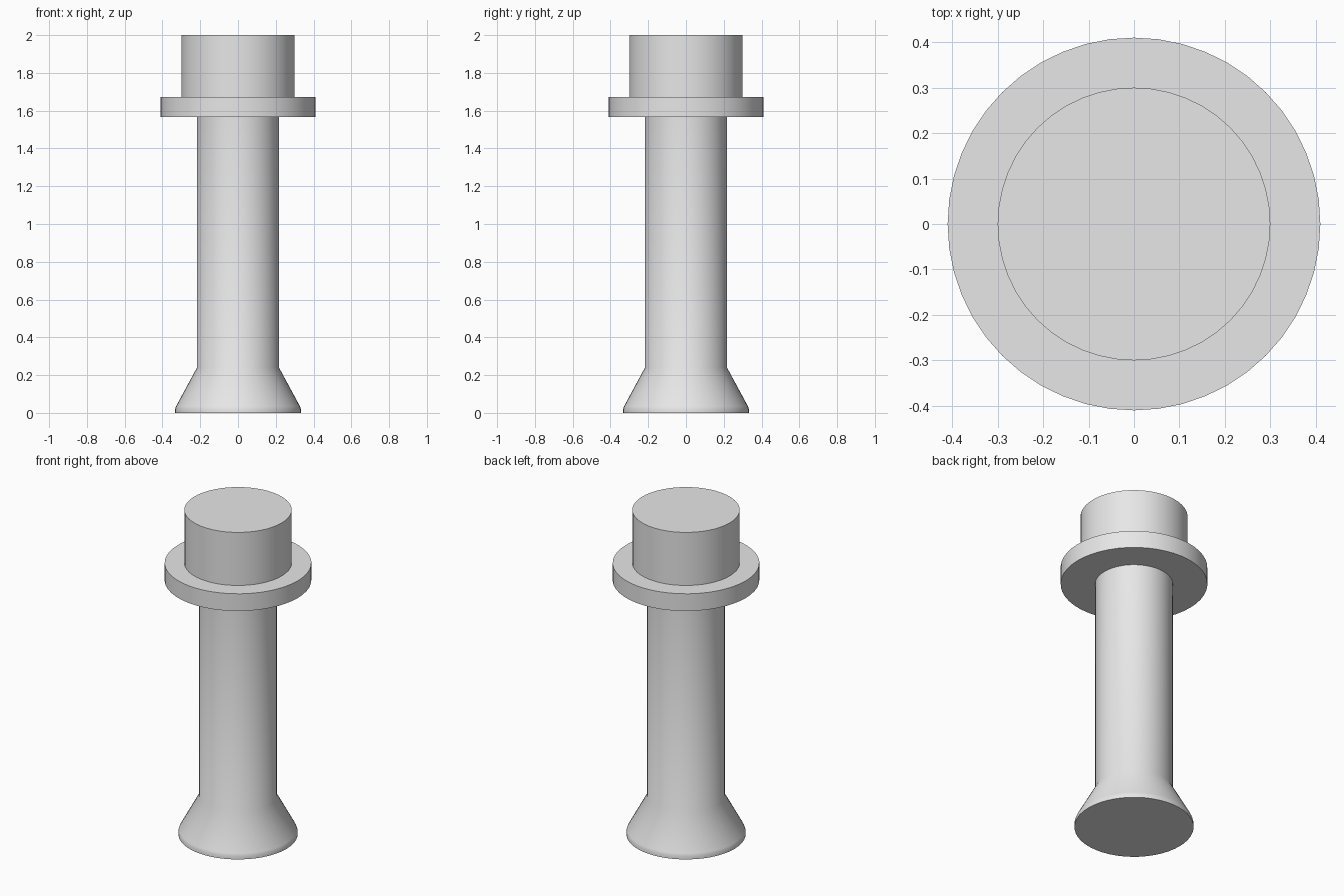
import bpy
import bmesh
from math import cos, sin, tau, radians

old = bpy.data.objects.get("Cube")
if old:
    bpy.data.objects.remove(old, do_unlink=True)

SIDES = 48

grey = bpy.data.materials.new("plain_grey")
grey.use_nodes = True
colour = (0.8, 0.8, 0.8, 1)
grey.diffuse_color = colour
grey.node_tree.nodes["Principled BSDF"].inputs["Base Color"].default_value = colour


def turned_part(name, profile):
    """Closed solid of revolution from (radius, height) points, bottom to top."""
    bm = bmesh.new()
    rings = [[bm.verts.new((r * cos(tau * i / SIDES), r * sin(tau * i / SIDES), z))
              for i in range(SIDES)] for r, z in profile]
    for low, high in zip(rings, rings[1:]):
        for i in range(SIDES):
            j = (i + 1) % SIDES
            bm.faces.new((low[i], low[j], high[j], high[i]))
    bm.faces.new(rings[0][::-1])
    bm.faces.new(rings[-1])
    mesh = bpy.data.meshes.new(name)
    bm.to_mesh(mesh)
    bm.free()
    mesh.materials.append(grey)
    obj = bpy.data.objects.new(name, mesh)
    bpy.context.collection.objects.link(obj)
    bpy.ops.object.select_all(action='DESELECT')
    obj.select_set(True)
    bpy.context.view_layer.objects.active = obj
    bpy.ops.object.shade_smooth_by_angle(angle=radians(35))
    return obj


# Shaft with a flared foot and a thin upright lip
turned_part("shaft_and_foot", [(0.333, 0), (0.333, 0.02), (0.328, 0.035),
                               (0.217, 0.24), (0.217, 1.6)])
# Wide flat collar
turned_part("collar", [(0.41, 1.567), (0.41, 1.673)])
# Cylindrical cap standing on the collar
turned_part("cap", [(0.30, 1.65), (0.30, 2.0)])
